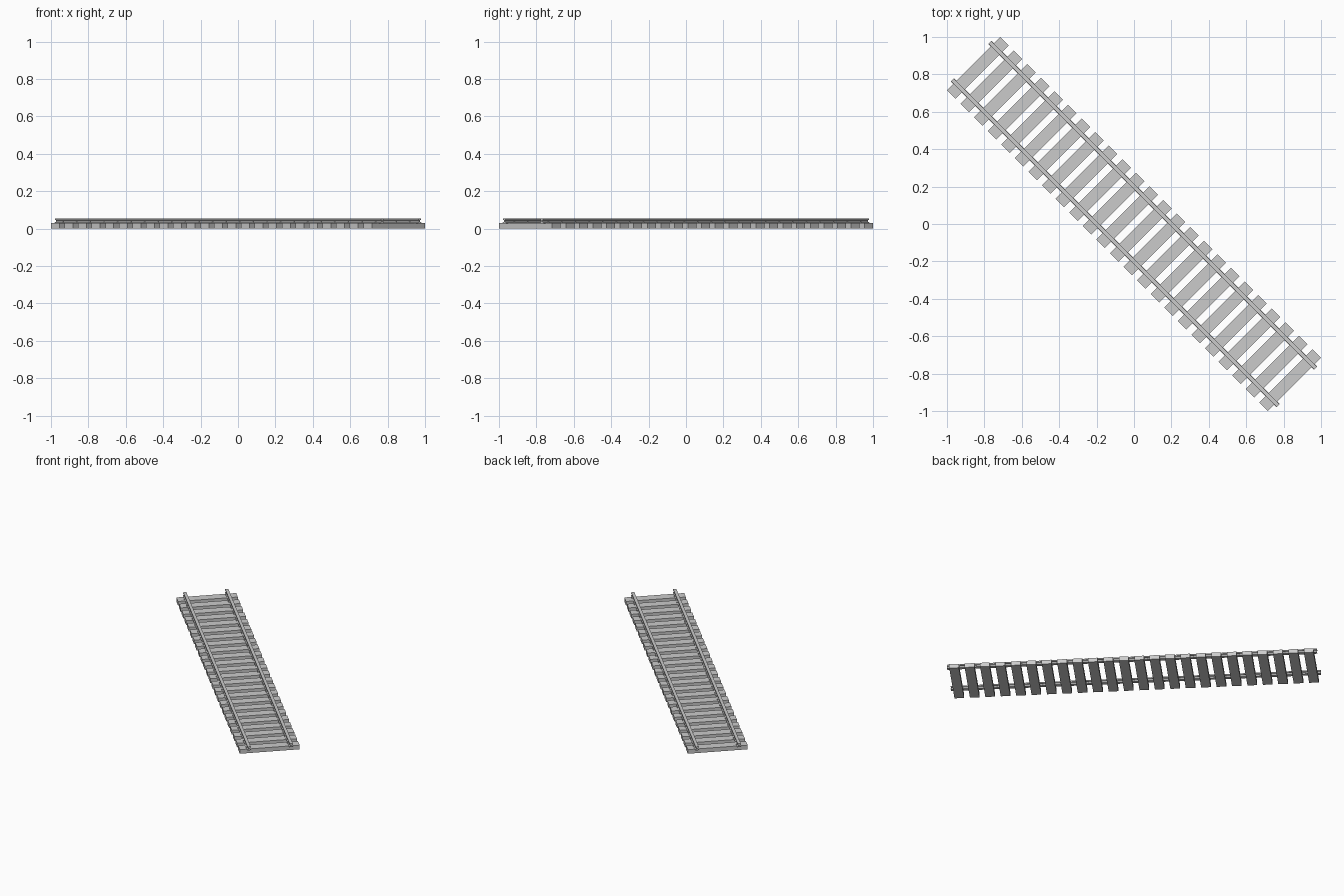
import bpy, bmesh, math
from mathutils import Matrix

if "Cube" in bpy.data.objects:
    bpy.data.objects.remove(bpy.data.objects["Cube"])

ROT = Matrix.Rotation(math.radians(-45), 4, 'Z')   # track runs diagonally
GAUGE, TIES, FIRST, TIE_H = 0.1415, 24, 1.181, 0.03
STEP = 2 * FIRST / (TIES - 1)


def add_object(name, bm):
    bmesh.ops.recalc_face_normals(bm, faces=bm.faces)
    me = bpy.data.meshes.new(name)
    bm.to_mesh(me)
    bm.free()
    ob = bpy.data.objects.new(name, me)
    bpy.context.collection.objects.link(ob)
    ob.matrix_world = ROT
    return ob


def box(bm, cx, cy, cz, sx, sy, sz):
    m = Matrix.Translation((cx, cy, cz)) @ Matrix.Diagonal((sx, sy, sz, 1))
    bmesh.ops.create_cube(bm, size=1, matrix=m)


# wooden ties
bm = bmesh.new()
for i in range(TIES):
    box(bm, -FIRST + i * STEP, 0, TIE_H / 2, 0.064, 0.403, TIE_H)
add_object("ties", bm)

# I-section rails
half = [(0.0125, 0.029), (0.0125, 0.033), (0.004, 0.036),
        (0.004, 0.045), (0.0105, 0.047), (0.0105, 0.055)]
profile = half + [(-y, z) for y, z in reversed(half)]
for name, side in (("left_rail", 1), ("right_rail", -1)):
    bm = bmesh.new()
    face = bm.faces.new([bm.verts.new((-1.232, side * GAUGE + y, z)) for y, z in profile])
    ext = bmesh.ops.extrude_face_region(bm, geom=[face], use_keep_orig=True)
    verts = [g for g in ext["geom"] if isinstance(g, bmesh.types.BMVert)]
    bmesh.ops.translate(bm, verts=verts, vec=(2.464, 0, 0))
    add_object(name, bm)

# spikes gripping the rail foot on both sides, staggered along each tie
bm = bmesh.new()
for i in range(TIES):
    x = -FIRST + i * STEP
    for side in (-1, 1):
        for edge in (-1, 1):
            box(bm, x + edge * side * 0.012, side * GAUGE + edge * 0.0125, 0.0335,
                0.007, 0.007, 0.009)
add_object("spikes", bm)
